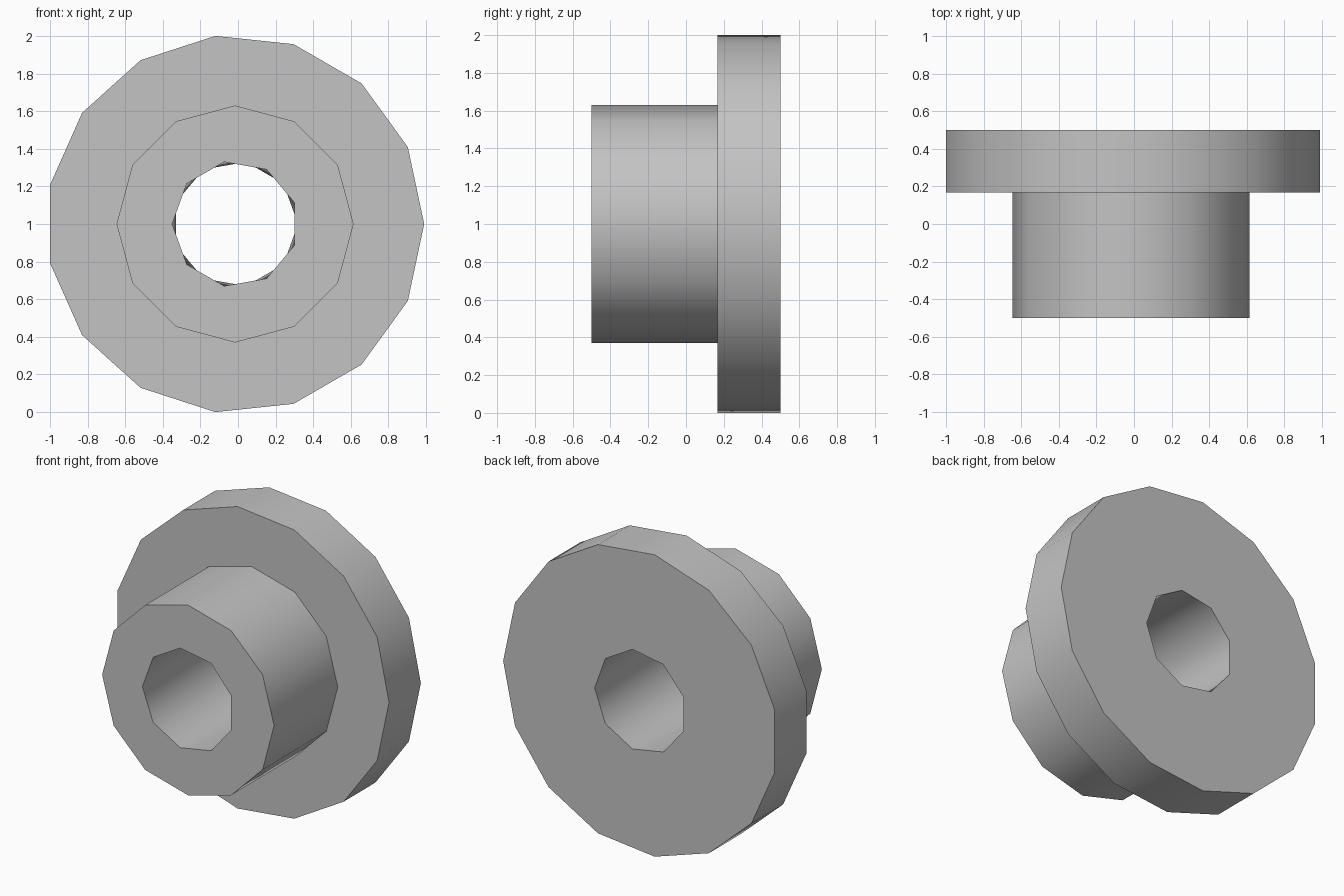
import bpy, bmesh
from math import sin, cos, pi, radians

cube = bpy.data.objects.get("Cube")
if cube:
    bpy.data.objects.remove(cube, do_unlink=True)

CENTRE_X = -0.0155
FRONT, STEP, BACK = -0.5, 0.167, 0.5

grey = bpy.data.materials.new("plain grey")
grey.use_nodes = True
colour = (0.55, 0.55, 0.55, 1)
grey.diffuse_color = colour
grey.node_tree.nodes["Principled BSDF"].inputs["Base Color"].default_value = colour

bm = bmesh.new()


def ring(sides, radius, y, turn=0):
    """Closed loop of edges around the y axis."""
    angles = [turn + 2 * pi * i / sides for i in range(sides)]
    verts = [bm.verts.new((CENTRE_X + radius * cos(a), y, 1 + radius * sin(a))) for a in angles]
    edges = [bm.edges.new((verts[i - 1], verts[i])) for i in range(sides)]
    return verts, edges


def wall(a, b):
    """Straight quads between two equal loops."""
    for i in range(len(a)):
        bm.faces.new((a[i - 1], a[i], b[i], b[i - 1]))


def twisted_wall(a, b):
    """Triangles between two loops that are half a side out of step."""
    for i in range(len(a)):
        bm.faces.new((b[i - 1], b[i], a[i - 1]))
        bm.faces.new((a[i - 1], b[i], a[i]))


def annulus(outer, inner, direction):
    """Flat face between two loops."""
    bmesh.ops.triangle_fill(bm, edges=outer + inner, normal=(0, direction, 0),
                            use_beauty=True)


# Hub, flange and bore outlines
hub_front, hub_front_edges = ring(12, 0.63, FRONT)
hub_back, hub_back_edges = ring(12, 0.63, STEP)
flange_front, flange_front_edges = ring(15, 1.0055, STEP)
flange_back, flange_back_edges = ring(15, 1.0055, BACK)
bore_front, bore_front_edges = ring(9, 0.335, FRONT, radians(20))
bore_back, bore_back_edges = ring(9, 0.335, BACK)

# Side walls
wall(hub_front, hub_back)
wall(flange_front, flange_back)
twisted_wall(bore_front, bore_back)

# Flat ends and step
annulus(hub_front_edges, bore_front_edges, -1)
annulus(flange_front_edges, hub_back_edges, -1)
annulus(flange_back_edges, bore_back_edges, 1)
bmesh.ops.recalc_face_normals(bm, faces=bm.faces[:])

mesh = bpy.data.meshes.new("flanged_bushing")
bm.to_mesh(mesh)
bm.free()
mesh.materials.append(grey)
bushing = bpy.data.objects.new("flanged_bushing", mesh)
bpy.context.collection.objects.link(bushing)

# Smooth round walls with crisp rims
for other in bpy.context.selected_objects:
    other.select_set(False)
bushing.select_set(True)
bpy.context.view_layer.objects.active = bushing
bpy.ops.object.shade_smooth_by_angle(angle=radians(40))
